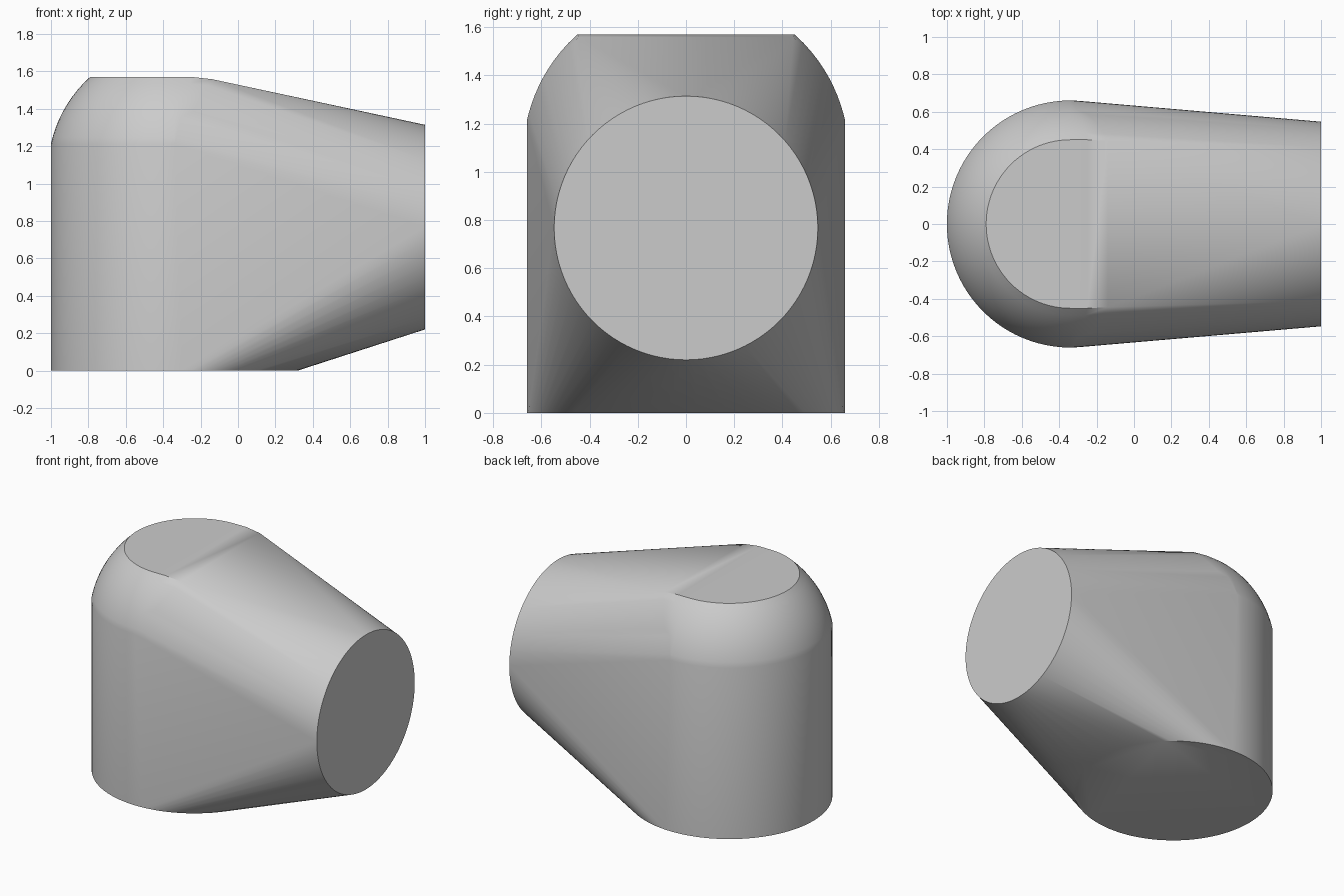
import bpy, bmesh, math

if "Cube" in bpy.data.objects:
    bpy.data.objects.remove(bpy.data.objects["Cube"])

CX = -0.34                 # axis of the upright round body
R_BASE = 0.66              # body radius
SPH_Z, SPH_R = 1.066, 0.676  # sphere that forms the rounded shoulder
Z_LOW, Z_TOP = 1.21, 1.57

bm = bmesh.new()

# full circle at the foot
N = 96
for i in range(N):
    a = 2 * math.pi * i / N
    bm.verts.new((CX + R_BASE * math.cos(a), R_BASE * math.sin(a), 0))

# shoulder: half rings of a truncated sphere, running on a little towards the mouth
RINGS, H = 10, 48
for k in range(RINGS + 1):
    t = k / RINGS
    z = Z_LOW + (Z_TOP - Z_LOW) * t
    r = math.sqrt(SPH_R ** 2 - (z - SPH_Z) ** 2)
    for i in range(H + 1):
        a = math.pi / 2 + math.pi * i / H
        bm.verts.new((CX + r * math.cos(a), r * math.sin(a), z))
    for s in (-1, 1):
        bm.verts.new((CX + 0.09 * t, s * r, z))
        bm.verts.new((CX + 0.20 * t, s * r * 0.987, z - 0.012 * t))

# round mouth on the right
for i in range(N):
    a = 2 * math.pi * i / N
    bm.verts.new((1.0, 0.547 * math.cos(a), 0.767 + 0.547 * math.sin(a)))

# skin everything with one taut surface
bmesh.ops.convex_hull(bm, input=bm.verts[:])
bmesh.ops.delete(bm, geom=[v for v in bm.verts if not v.link_faces], context='VERTS')
bmesh.ops.dissolve_limit(bm, angle_limit=math.radians(0.3), verts=bm.verts[:], edges=bm.edges[:])
bmesh.ops.recalc_face_normals(bm, faces=bm.faces[:])

mesh = bpy.data.meshes.new("elbow_body")
bm.to_mesh(mesh)
bm.free()
body = bpy.data.objects.new("elbow_body", mesh)
bpy.context.collection.objects.link(body)

grey = bpy.data.materials.new("plain grey")
grey.diffuse_color = (0.6, 0.6, 0.6, 1)
grey.use_nodes = True
grey.node_tree.nodes["Principled BSDF"].inputs["Base Color"].default_value = grey.diffuse_color
mesh.materials.append(grey)

bpy.context.view_layer.objects.active = body
body.select_set(True)
bpy.ops.object.shade_smooth_by_angle(angle=math.radians(32))
